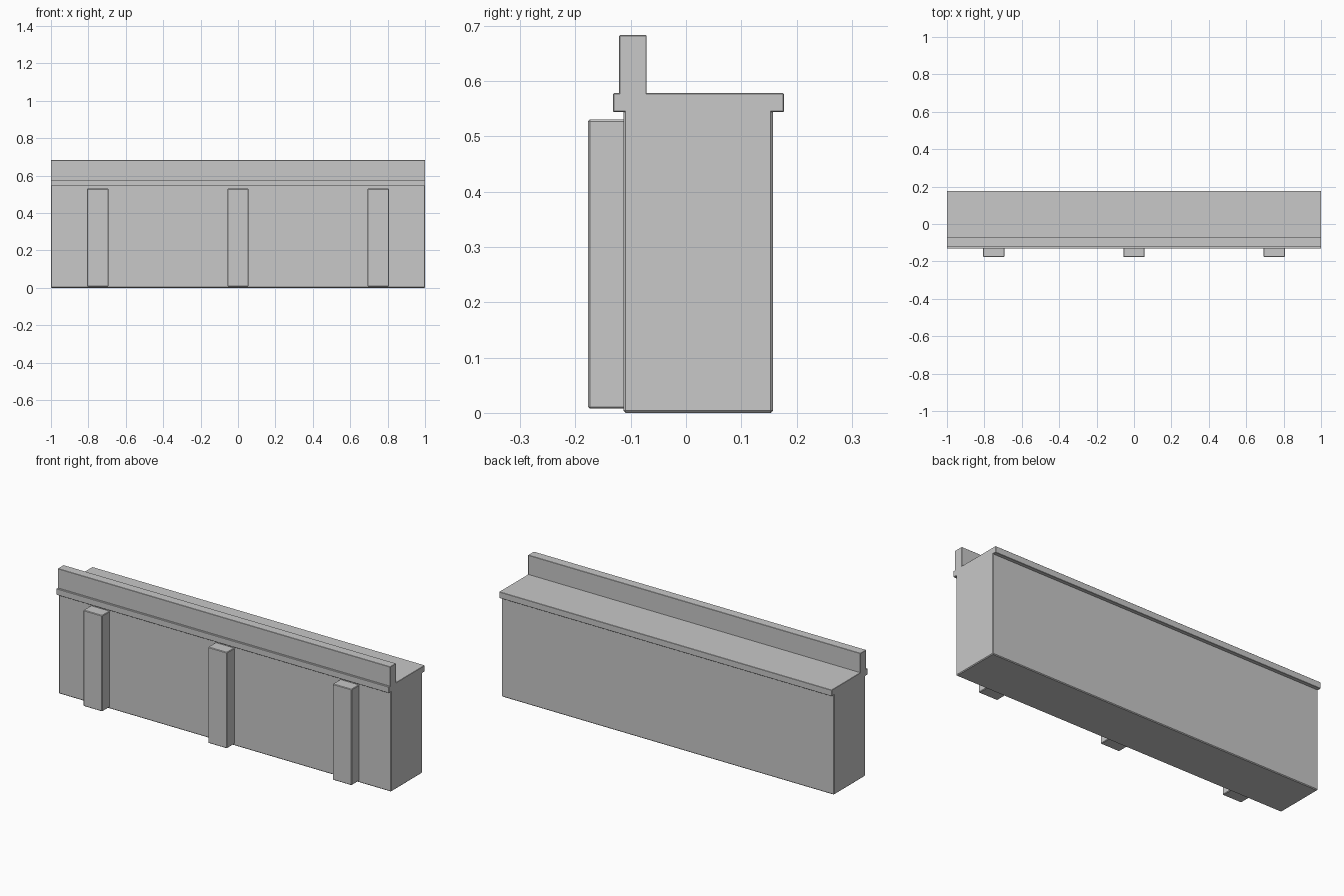
import bpy
import bmesh

cube = bpy.data.objects.get("Cube")
if cube:
    bpy.data.objects.remove(cube, do_unlink=True)

# Single stone colour
stone = bpy.data.materials.new("stone grey")
stone.use_nodes = True
GREY = (0.58, 0.58, 0.58, 1)
stone.diffuse_color = GREY
stone.node_tree.nodes["Principled BSDF"].inputs["Base Color"].default_value = GREY


def block(name, low, high, bevel):
    """Box between two corners with a narrow chamfer on its edges."""
    mesh = bpy.data.meshes.new(name)
    bm = bmesh.new()
    bmesh.ops.create_cube(bm, size=1)
    for v in bm.verts:
        v.co = [a if c < 0 else b for c, a, b in zip(v.co, low, high)]
    bm.to_mesh(mesh)
    bm.free()
    mesh.materials.append(stone)
    obj = bpy.data.objects.new(name, mesh)
    bpy.context.collection.objects.link(obj)
    chamfer = obj.modifiers.new("chamfer", "BEVEL")
    chamfer.width = bevel
    chamfer.segments = 1
    return obj


# Main wall, overhanging ledge and front parapet
block("wall", (-1, -0.113, 0), (1, 0.157, 0.55), 0.004)
block("ledge", (-1, -0.132, 0.544), (1, 0.177, 0.578), 0.0015)
block("parapet", (-1, -0.121, 0.57), (1, -0.071, 0.683), 0.0015)

# Front buttresses
for side, x in (("right", -0.75), ("middle", 0), ("left", 0.75)):
    block(side + "_buttress", (x - 0.057, -0.177, 0.008),
          (x + 0.057, -0.105, 0.53), 0.003)
